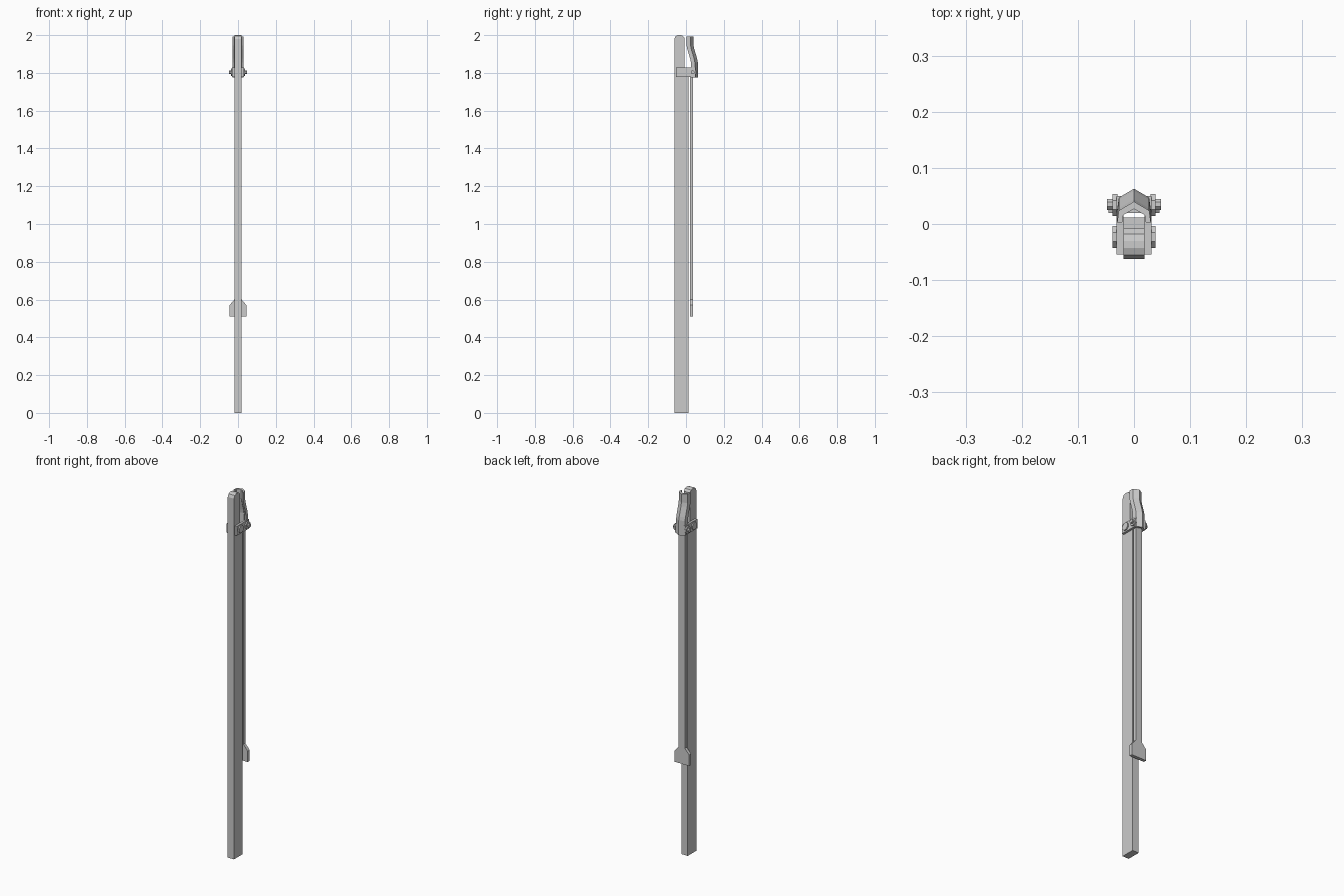
import bpy, bmesh, math
from mathutils import Matrix, Vector

if "Cube" in bpy.data.objects:
    bpy.data.objects.remove(bpy.data.objects["Cube"])


def finish(bm, name):
    bmesh.ops.recalc_face_normals(bm, faces=bm.faces[:])
    mesh = bpy.data.meshes.new(name)
    bm.to_mesh(mesh)
    bm.free()
    obj = bpy.data.objects.new(name, mesh)
    bpy.context.collection.objects.link(obj)
    return obj


def extrude_profile(name, pts, offset):
    """Extrude a closed planar outline along offset."""
    bm = bmesh.new()
    face = bm.faces.new([bm.verts.new(p) for p in pts])
    new = bmesh.ops.extrude_face_region(bm, geom=[face], use_keep_orig=True)
    verts = [g for g in new["geom"] if isinstance(g, bmesh.types.BMVert)]
    bmesh.ops.translate(bm, verts=verts, vec=Vector(offset))
    return finish(bm, name)


def bolt(name, y, radius, x0, x1, sides=8):
    """Faceted cylinder along x."""
    bm = bmesh.new()
    mat = (Matrix.Translation(((x0 + x1) / 2, y, 1.803))
           @ Matrix.Rotation(math.pi / 2, 4, 'Y')
           @ Matrix.Rotation(math.pi / sides, 4, 'Z'))
    bmesh.ops.create_cone(bm, cap_ends=True, segments=sides, radius1=radius,
                          radius2=radius, depth=abs(x1 - x0), matrix=mat)
    return finish(bm, name)


def loft(name, section, stations):
    """Sweep a closed xy section up through (z, y shift) stations."""
    bm = bmesh.new()
    rings = [[bm.verts.new((x, y + dy, z)) for x, y in section]
             for z, dy in stations]
    n = len(section)
    for a, b in zip(rings, rings[1:]):
        for i in range(n):
            j = (i + 1) % n
            bm.faces.new((a[i], a[j], b[j], b[i]))
    # end caps, as quads across the wall thickness
    for r in (rings[0], rings[-1]):
        for i in range(n // 2 - 1):
            bm.faces.new((r[i], r[i + 1], r[n - 2 - i], r[n - 1 - i]))
    return finish(bm, name)


# main post: notched behind the lever, rounded at the top
post = [(-.062, 0), (.012, 0), (.012, 1.8), (-.008, 1.8), (-.008, 1.985),
        (-.018, 1.997), (-.03, 2), (-.043, 2), (-.055, 1.995), (-.062, 1.98)]
extrude_profile("main_post", [(-.019, y, z) for y, z in post], (.038, 0, 0))

# sliding bar with flared foot
half = [(.045, .51), (.045, .57), (.019, .6), (.019, 1.8)]
bar = half + [(-x, z) for x, z in reversed(half)]
extrude_profile("sliding_bar", [(x, .02, z) for x, z in bar], (0, .017, 0))

# bent lever, a folded open shell
outer = [(-.03, 0), (-.027, .021), (0, .037), (.027, .021), (.03, 0)]
inner = [(.021, 0), (.019, .013), (0, .024), (-.019, .013), (-.021, 0)]
loft("lever", outer + inner,
     [(1.775, .026), (1.855, .026), (1.875, .022), (1.925, .007),
      (1.945, .003), (1.993, .003)])

# clamp plates, bolts and pivot pins on both sides
plate = [(-.054, 1.777), (.05, 1.777), (.05, 1.828), (-.054, 1.828)]
for s, side in ((-1, "left"), (1, "right")):
    extrude_profile("clamp_plate_" + side,
                    [(s * .019, y, z) for y, z in plate], (s * .012, 0, 0))
    bolt("front_bolt_" + side, -.023, .021, s * .029, s * .038)
    bolt("rear_bolt_" + side, .034, .021, s * .029, s * .038)
    bolt("pivot_pin_" + side, .035, .0105, s * .03, s * .048)
